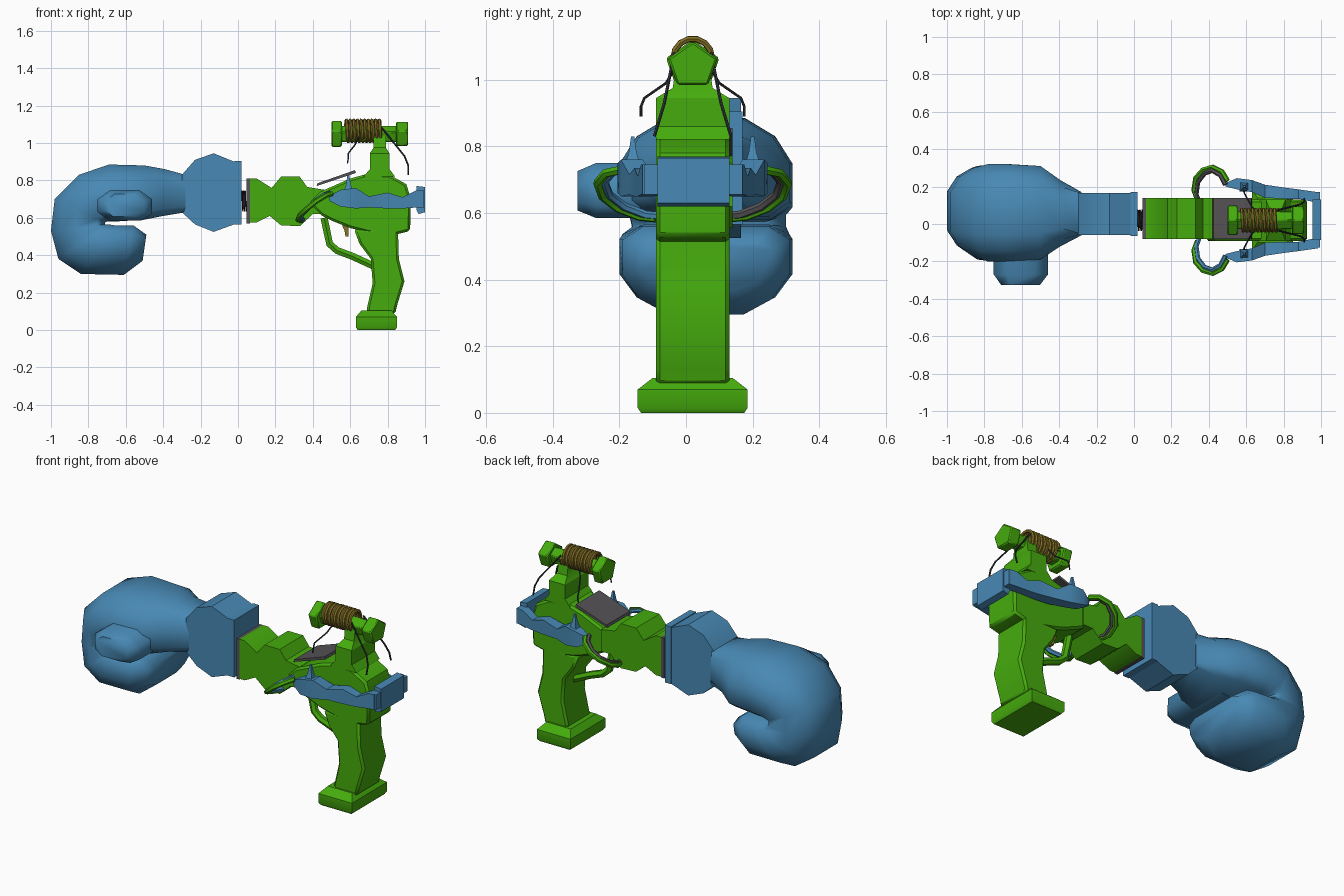
import bpy, bmesh, math
from mathutils import Vector

if "Cube" in bpy.data.objects:
    bpy.data.objects.remove(bpy.data.objects["Cube"])

CY = 0.02  # centre plane of the gun


def material(name, rgb):
    m = bpy.data.materials.new(name)
    m.diffuse_color = (*rgb, 1)
    m.use_nodes = True
    m.node_tree.nodes["Principled BSDF"].inputs["Base Color"].default_value = m.diffuse_color
    return m


BLUE = material("blue", (0.065, 0.25, 0.46))
GREEN = material("green", (0.06, 0.41, 0.004))
GRAY = material("dark_gray", (0.09, 0.085, 0.09))
GOLD = material("old_gold", (0.24, 0.17, 0.02))
WIRE = material("wire_black", (0.03, 0.035, 0.045))


def finish(ob, mat, bevel=0, smooth=35):
    ob.data.materials.clear()
    ob.data.materials.append(mat)
    bpy.ops.object.select_all(action='DESELECT')
    ob.select_set(True)
    bpy.context.view_layer.objects.active = ob
    if bevel:
        b = ob.modifiers.new("bevel", 'BEVEL')
        b.width, b.segments, b.limit_method = bevel, 1, 'ANGLE'
        b.angle_limit = math.radians(50)
    bpy.ops.object.shade_smooth_by_angle(angle=math.radians(smooth))
    return ob


def loft(name, rings, mat, bevel=0, smooth=35):
    """Skin a list of equal-length point rings and cap both ends."""
    bm = bmesh.new()
    rows = [[bm.verts.new(p) for p in r] for r in rings]
    n = len(rows[0])
    for a, b in zip(rows, rows[1:]):
        for i in range(n):
            bm.faces.new((a[i], a[(i + 1) % n], b[(i + 1) % n], b[i]))
    bm.faces.new(rows[0][::-1])
    bm.faces.new(rows[-1])
    bmesh.ops.recalc_face_normals(bm, faces=bm.faces)
    me = bpy.data.meshes.new(name)
    bm.to_mesh(me)
    bm.free()
    ob = bpy.data.objects.new(name, me)
    bpy.context.collection.objects.link(ob)
    return finish(ob, mat, bevel, smooth)


def prism(name, pts, y0, y1, mat, bevel=0):
    """Extrude a side profile (x, z) across y."""
    return loft(name, [[(x, y, z) for x, z in pts] for y in (y0, y1)], mat, bevel)


def box(name, x0, x1, y0, y1, z0, z1, mat, bevel=0):
    return prism(name, [(x0, z0), (x1, z0), (x1, z1), (x0, z1)], y0, y1, mat, bevel)


def tube(name, pts, r, mat, res=1):
    cu = bpy.data.curves.new(name, 'CURVE')
    cu.dimensions = '3D'
    cu.bevel_depth, cu.bevel_resolution, cu.use_fill_caps = r, res, True
    s = cu.splines.new('POLY')
    s.points.add(len(pts) - 1)
    for p, co in zip(s.points, pts):
        p.co = (*co, 1)
    ob = bpy.data.objects.new(name, cu)
    bpy.context.collection.objects.link(ob)
    bpy.ops.object.select_all(action='DESELECT')
    ob.select_set(True)
    bpy.context.view_layer.objects.active = ob
    bpy.ops.object.convert(target='MESH')
    return finish(bpy.context.object, mat, 0, 50)


def helix(x0, x1, cz, r, turns, steps=14):
    n = turns * steps
    return [(x0 + (x1 - x0) * i / n, CY + r * math.cos(2 * math.pi * i / steps),
             cz + r * math.sin(2 * math.pi * i / steps)) for i in range(n + 1)]


# Boxing glove fist: outer point, inner point, y range, swept in a curl
curl = [(-.28, .83, -.28, .63, -.06, .17), (-.39, .86, -.40, .61, -.12, .235),
        (-.50, .88, -.50, .59, -.19, .31), (-.69, .885, -.66, .58, -.20, .32),
        (-.85, .83, -.70, .58, -.20, .32), (-.98, .70, -.71, .575, -.17, .30),
        (-1.0, .53, -.71, .565, -.16, .30), (-.96, .38, -.69, .565, -.19, .31),
        (-.84, .30, -.66, .56, -.20, .32), (-.61, .295, -.56, .56, -.19, .31),
        (-.51, .37, -.49, .51, -.14, .26)]
section = [(0, .45), (.18, .8), (.45, 1), (.85, 1), (1, .75)]
rings = []
for i, (ox, oz, ix, iz, y0, y1) in enumerate(curl):
    c, h = (y0 + y1) / 2, (y1 - y0) / 2
    half = [(t, max(w, .95) if i == 0 else w) for t, w in section]
    loop = [(t, w) for t, w in half] + [(t, -w) for t, w in half[::-1]]
    rings.append([(ox + (ix - ox) * t, c + h * w, oz + (iz - oz) * t) for t, w in loop])
loft("glove_fist", rings, BLUE, 0, 60)

# Thumb, bulging out of the front side
thumb = [(-.75, .63), (-.69, .585), (-.52, .585), (-.46, .62), (-.46, .70), (-.53, .75), (-.68, .75), (-.75, .70)]
loft("glove_thumb", [[(-.61 + (x + .61) * s, y, .665 + (z - .665) * s) for x, z in thumb]
                     for y, s in ((.1, 1), (-.27, 1), (-.325, .72))], BLUE, 0, 60)

# Cuff and its end plate
prism("glove_cuff", [(-.30, .83), (-.23, .91), (-.13, .945), (-.02, .90), (-.02, .565),
                     (-.13, .525), (-.23, .565), (-.30, .63)], -.06, .165, BLUE)
box("cuff_plate", -.02, .02, -.065, .17, .565, .905, BLUE)

# Launch spring and muzzle plate
tube("launch_spring", helix(.02, .045, .69, .055, 3), .003, WIRE)
box("muzzle_plate", .045, .065, -.08, .14, .57, .81, GRAY)

# Waisted barrel
prism("barrel", [(.065, .575), (.10, .575), (.17, .61), (.23, .56), (.33, .555), (.40, .62), (.46, .62),
                 (.46, .75), (.37, .765), (.33, .82), (.23, .82), (.18, .76), (.10, .81), (.065, .81)],
      -.08, .14, GREEN)

# Receiver
prism("receiver", [(.38, .68), (.44, .74), (.60, .81), (.69, .835), (.81, .83), (.90, .78), (.925, .70),
                   (.92, .53), (.82, .505), (.70, .52), (.60, .545), (.50, .585), (.45, .61)],
      -.09, .13, GREEN, .012)

# Neck and saddle under the spool
prism("neck", [(.67, .82), (.705, .86), (.705, .945), (.81, .945), (.81, .86), (.84, .82)], -.09, .13, GREEN)
loft("neck_cap", [[(x, CY + y, z) for x, y in ((x0, -h), (x1, -h), (x1, h), (x0, h))]
                  for x0, x1, h, z in ((.705, .81, .11, .945), (.725, .79, .06, .975), (.725, .79, .05, 1.04))], GREEN)

# Spool with two five-sided ends and a wound coil
pent = [(0, 1.12), (.08, 1.065), (.05, .98), (-.05, .98), (-.08, 1.065)]
for name, x0, x1, s in (("spool_end_front", .50, .555, 1), ("spool_core", .55, .86, .62), ("spool_end_back", .845, .91, .93)):
    loft(name, [[(x, CY + y * s, 1.05 + (z - 1.05) * s) for y, z in pent] for x in (x0, x1)], GREEN, .006)
tube("spool_coil", helix(.575, .77, 1.065, .058, 10), .0095, GOLD)

# Grip and base
prism("grip", [(.62, .54), (.65, .46), (.71, .38), (.72, .25), (.69, .12), (.69, .085), (.84, .085),
               (.85, .13), (.89, .26), (.86, .38), (.855, .54)], -.09, .13, GREEN, .012)
loft("grip_base", [[(x, CY + y, z) for x, y in ((.74 - a, -b), (.74 + a, -b), (.74 + a, b), (.74 - a, b))]
                   for a, b, z in ((.10, .155, .0), (.11, .165, .015), (.11, .165, .07), (.08, .12, .105))], GREEN)

# Trigger guard and trigger
guard = [(.46, .60), (.475, .53), (.49, .46), (.53, .425), (.61, .395), (.73, .34)]
for a, b in zip(guard[:1], guard[-1:]):
    tube("trigger_guard", [(x, CY, z) for x, z in guard], .022, GREEN)
prism("trigger", [(.555, .56), (.59, .56), (.59, .50), (.575, .50), (.57, .53)], .005, .035, GOLD)

# Tilted sight plate
prism("sight_plate", [(.42, .77), (.425, .785), (.625, .855), (.63, .84)], -.08, .14, GRAY)

# Side arms with pegs, claws and wires, mirrored over the centre plane
arm = [(.49, .18, .20, .69, .72), (.55, .165, .225, .66, .75), (.63, .15, .215, .65, .76),
       (.70, .12, .19, .655, .715), (.80, .115, .175, .65, .735), (.88, .115, .165, .65, .71),
       (.95, .10, .155, .655, .745), (.985, .10, .15, .655, .745)]
claw = [(.50, .21, .73), (.47, .26, .72), (.42, .285, .69), (.37, .27, .65), (.33, .225, .615), (.32, .16, .59), (.34, .11, .585)]
for s, side in ((-1, "right"), (1, "left")):
    def P(x, d, z):
        return (x, CY + s * d, z)
    loft("arm_" + side, [[P(x, a, z0), P(x, b, z0), P(x, b, z1), P(x, a, z1)] for x, a, b, z0, z1 in arm], BLUE)
    loft("arm_peg_" + side, [[P(.59 - r, .18 - r, z), P(.59 + r, .18 - r, z), P(.59 + r, .18 + r, z), P(.59 - r, .18 + r, z)]
                             for r, z in ((.025, .74), (.012, .78), (.005, .83))], BLUE)
    tube("claw_" + side, [P(*p) for p in claw], .014, GREEN)
    tube("claw_lining_" + side, [P(.415 + (x - .415) * .86, d - .02, z + .004) for x, d, z in claw],
         .013, BLUE if s < 0 else GRAY)
    tube("front_wire_" + side, [P(.65, .05, 1.04), P(.625, .08, .99), P(.59, .145, .945), P(.59, .155, .92), P(.585, .155, .89)], .004, WIRE)
    tube("back_wire_" + side, [P(.77, .055, 1.08), P(.81, .065, 1.03), P(.89, .085, .93), P(.91, .10, .88), P(.91, .115, .83)], .005, WIRE)

# Rear block joining the arms
prism("rear_block", [(.955, .64), (.965, .62), (1.0, .63), (1.0, .765), (.955, .77)], -.085, .13, BLUE)
box("rear_bar", .955, .995, -.125, .17, .655, .745, BLUE)
